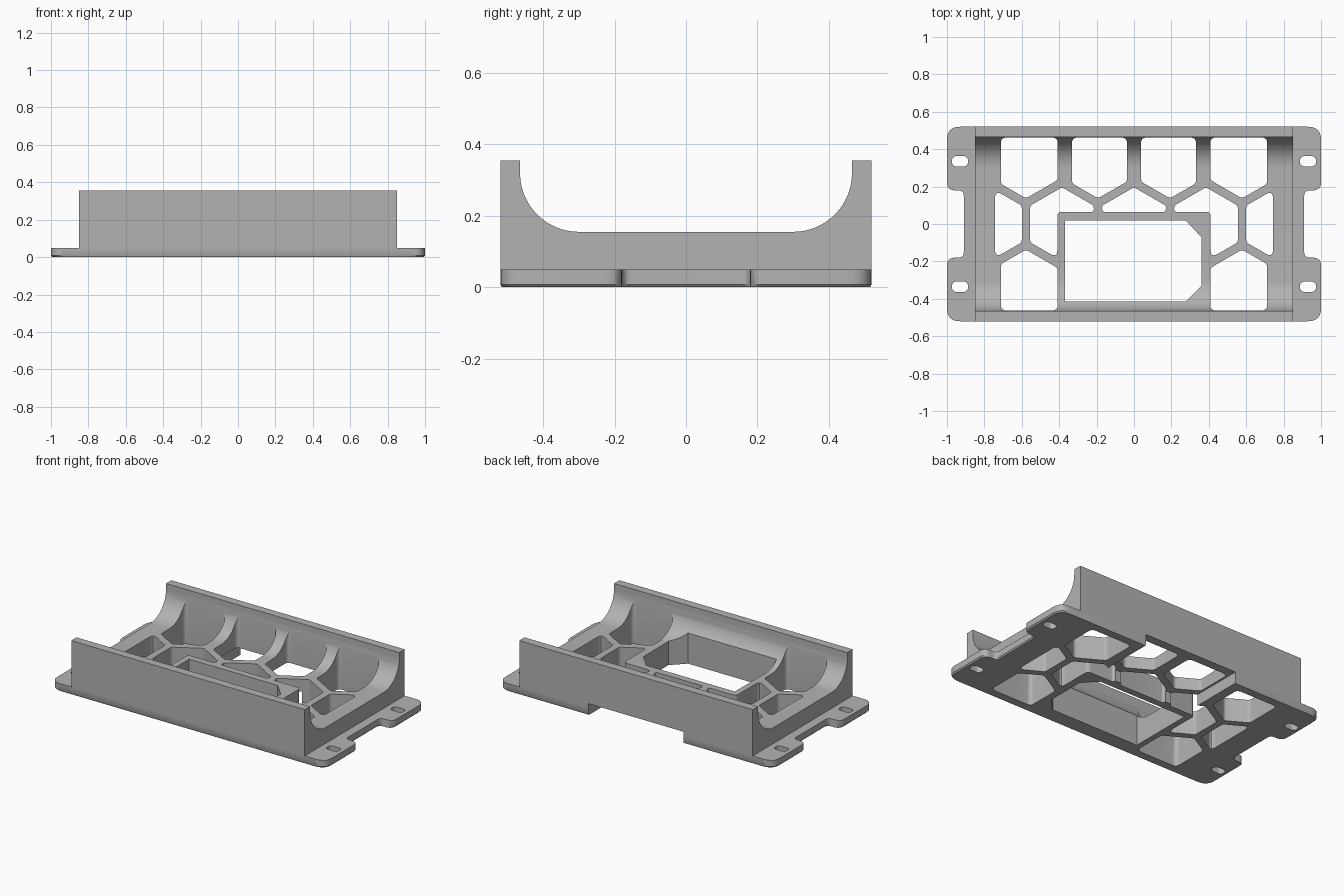
import bpy, bmesh, math
from mathutils import Vector

if "Cube" in bpy.data.objects:
    bpy.data.objects.remove(bpy.data.objects["Cube"], do_unlink=True)

grey = bpy.data.materials.new("plain grey")
grey.use_nodes = True
COLOR = (0.45, 0.45, 0.45, 1)
grey.diffuse_color = COLOR
grey.node_tree.nodes["Principled BSDF"].inputs["Base Color"].default_value = COLOR


def rounded(corners, radius, steps=6):
    """Outline with every corner rounded; radius may be one value or a list."""
    pts = [Vector(c) for c in corners]
    out = []
    for i, p in enumerate(pts):
        r = radius[i] if isinstance(radius, list) else radius
        a, b = pts[i - 1] - p, pts[(i + 1) % len(pts)] - p
        cut = r / math.tan(a.angle(b) / 2)
        cut = min(cut, 0.48 * a.length, 0.48 * b.length)
        s, e = p + a.normalized() * cut, p + b.normalized() * cut
        if r == 0:
            out.append(p)
            continue
        for k in range(steps + 1):
            t = k / steps
            out.append(s * (1 - t) ** 2 + p * 2 * t * (1 - t) + e * t * t)
    return out


def prism(bm, outline, layers):
    """Stack the outline at (z, shrink) layers and close both ends."""
    rings = [[bm.verts.new((p.x * (1 - s), p.y * (1 - s), z)) for p in outline]
             for z, s in layers]
    n = len(outline)
    bm.faces.new(rings[0][::-1])
    bm.faces.new(rings[-1])
    for lo, hi in zip(rings, rings[1:]):
        for i in range(n):
            j = (i + 1) % n
            bm.faces.new((lo[i], lo[j], hi[j], hi[i]))


def make(name, bm):
    bmesh.ops.recalc_face_normals(bm, faces=bm.faces)
    mesh = bpy.data.meshes.new(name)
    bm.to_mesh(mesh)
    bm.free()
    mesh.materials.append(grey)
    ob = bpy.data.objects.new(name, mesh)
    bpy.context.collection.objects.link(ob)
    return ob


def mirror(pts, sx, sy=1):
    return [(x * sx, y * sy) for x, y in pts]


# Base plate with four rounded mounting tabs and a chamfered underside
bm = bmesh.new()
quarter = [(1, 0.52), (1, 0.18), (0.91, 0.18)]
radii = [0.07, 0.06, 0.03]
right = quarter + mirror(quarter[::-1], 1, -1)
corners = right + mirror(right[::-1], -1)
prism(bm, rounded(corners, (radii + radii[::-1]) * 2),
      [(0, 0.008), (0.008, 0), (0.05, 0)])
base_plate = make("base_plate", bm)

# Cradle body: U section with filleted walls, extruded along x
bm = bmesh.new()
WALL, FLOOR, TOP, R = 0.465, 0.155, 0.355, 0.165
half = [(0.52, 0.05), (0.52, TOP), (WALL, TOP)]
for k in range(17):
    a = k / 16 * math.pi / 2
    half.append((WALL - R + R * math.cos(a), FLOOR + R - R * math.sin(a)))
section = half + mirror(half[::-1], -1)
ends = [[bm.verts.new((x, y, z)) for y, z in section] for x in (-0.85, 0.85)]
for ring in ends:
    bm.faces.new(ring)
for i in range(len(section)):
    j = (i + 1) % len(section)
    bm.faces.new((ends[0][i], ends[0][j], ends[1][j], ends[1][i]))
cradle_body = make("cradle_body", bm)

# Cutter for the honeycomb openings, window and mounting slots
PITCH, HW = 0.385, 0.17
RAD, ROW = HW / math.cos(math.pi / 6), PITCH * math.sin(math.pi / 3)
SLOPE = math.tan(math.pi / 6)
FRAME_X, FRAME_Y, EDGE = 0.41, 0.065, 0.462


def tip_y(x, cx, cy):
    """Height of a hexagon's lower edge at x."""
    return cy - RAD + abs(x - cx) * SLOPE


def wall_cell(x0, x1, cx):
    return [(x0, EDGE), (x0, tip_y(x0, cx, ROW)), (cx, tip_y(cx, cx, ROW)),
            (x1, tip_y(x1, cx, ROW)), (x1, EDGE)]


inner = wall_cell(0.037, 0.332, PITCH / 2)
outer = wall_cell(0.408, 0.712, PITCH * 1.5)
side_y = -tip_y(2 * PITCH - HW, 2 * PITCH, 0)
end_y = -tip_y(0.743, 2 * PITCH, 0)
end_cell = [(0.743, end_y), (2 * PITCH - HW, side_y),
            (2 * PITCH - HW, -side_y), (0.743, -end_y)]
corner_cell = [(PITCH + HW, side_y), (PITCH, RAD), (PITCH - HW, side_y),
               (PITCH - HW, FRAME_Y), (FRAME_X, FRAME_Y),
               (FRAME_X, tip_y(FRAME_X, PITCH, 0)), (PITCH + HW, -side_y)]
middle_cell = [(HW, side_y), (0, RAD), (-HW, side_y),
               (-HW, FRAME_Y), (HW, FRAME_Y)]
window = [(-0.37, -0.415), (0.275, -0.415), (0.36, -0.33),
          (0.36, -0.07), (0.275, 0.02), (-0.37, 0.02)]
slot = [(0.973, 0.363), (0.887, 0.363), (0.887, 0.308), (0.973, 0.308)]

openings = [(middle_cell, 0.015), (window, 0)]
for sx in (1, -1):
    openings += [(mirror(inner, sx), 0.03), (mirror(end_cell, sx), 0.025),
                 (mirror(corner_cell, sx), 0.025)]
    for sy in (1, -1):
        openings += [(mirror(outer, sx, sy), 0.03), (mirror(slot, sx, sy), 0.0275)]
bm = bmesh.new()
for shape, radius in openings:
    prism(bm, rounded(shape, radius), [(-0.1, 0), (0.5, 0)])
opening_cutter = make("opening_cutter", bm)

# Cutter for the cable recess under the back wall
bm = bmesh.new()
recess = [Vector(p) for p in [(-0.345, 0.085), (0.345, 0.085), (0.345, 0.6), (-0.345, 0.6)]]
prism(bm, recess, [(-0.1, 0), (0.075, 0)])
recess_cutter = make("recess_cutter", bm)

# Cut both parts, then drop the cutters
parts, cutters = (base_plate, cradle_body), (opening_cutter, recess_cutter)
for part in parts:
    for cutter in cutters:
        mod = part.modifiers.new("cut", "BOOLEAN")
        mod.operation, mod.solver, mod.object = "DIFFERENCE", "EXACT", cutter
    bpy.context.view_layer.update()
    graph = bpy.context.evaluated_depsgraph_get()
    mesh = bpy.data.meshes.new_from_object(part.evaluated_get(graph))
    part.modifiers.clear()
    part.data = mesh
for cutter in cutters:
    bpy.data.objects.remove(cutter, do_unlink=True)

# Smooth the curved faces, keep the edges sharp
bpy.ops.object.select_all(action="DESELECT")
for part in parts:
    part.select_set(True)
bpy.context.view_layer.objects.active = cradle_body
bpy.ops.object.shade_smooth_by_angle(angle=math.radians(30))
